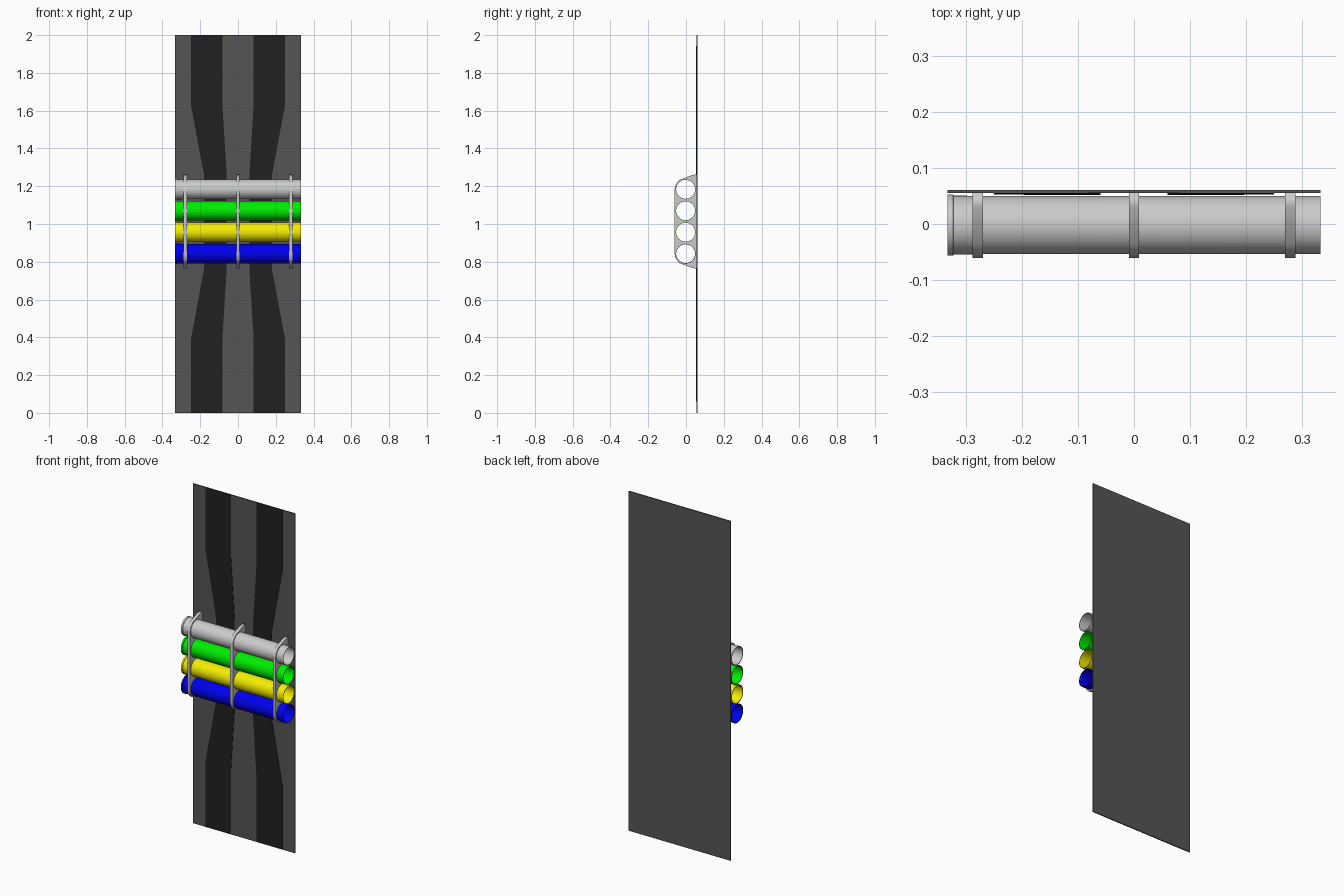
import bpy, bmesh, math

if "Cube" in bpy.data.objects:
    bpy.data.objects.remove(bpy.data.objects["Cube"])

PIPE_Y, PIPE_R, WALL = -0.002, 0.052, 0.002
PIPE_Z = [0.843 + 0.1135 * i for i in range(4)]
HALF = 0.333


def material(name, rgb):
    m = bpy.data.materials.new(name)
    m.diffuse_color = (*rgb, 1)
    m.use_nodes = True
    m.node_tree.nodes["Principled BSDF"].inputs["Base Color"].default_value = m.diffuse_color
    return m


def mesh_object(name, bm, mat=None, smooth=False):
    bmesh.ops.recalc_face_normals(bm, faces=bm.faces)
    me = bpy.data.meshes.new(name)
    bm.to_mesh(me)
    bm.free()
    ob = bpy.data.objects.new(name, me)
    bpy.context.collection.objects.link(ob)
    if mat:
        me.materials.append(mat)
    if smooth:
        bpy.ops.object.select_all(action='DESELECT')
        bpy.context.view_layer.objects.active = ob
        ob.select_set(True)
        bpy.ops.object.shade_smooth_by_angle(angle=math.radians(30))
    return ob


# Backing panel
bm = bmesh.new()
bmesh.ops.create_cube(bm, size=1)
for v in bm.verts:
    v.co = (v.co.x * 2 * HALF, 0.058 + v.co.y * 0.006, 1 + v.co.z * 2)
mesh_object("back_panel", bm, material("dark_grey", (0.09, 0.09, 0.09)))

# Two dark strips, pinched and slightly thicker behind the pipes
black = material("near_black", (0.015, 0.015, 0.015))
# z, inner x, outer x, front y
sections = [(0, 0.083, 0.25, 0.0545), (0.385, 0.083, 0.25, 0.053),
            (0.76, 0.06, 0.18, 0.052), (1.26, 0.06, 0.18, 0.052),
            (1.635, 0.083, 0.25, 0.053), (2, 0.083, 0.25, 0.0545)]
for side, label in ((-1, "left"), (1, "right")):
    bm = bmesh.new()
    rings = [[bm.verts.new((side * x, y, z)) for x, y in
              ((a, f), (b, f), (b, 0.056), (a, 0.056))] for z, a, b, f in sections]
    for lo, hi in zip(rings, rings[1:]):
        for i in range(4):
            j = (i + 1) % 4
            bm.faces.new((lo[i], lo[j], hi[j], hi[i]))
    bm.faces.new(rings[0])
    bm.faces.new(rings[-1])
    mesh_object(label + "_strip", bm, black)

# Hollow pipes with a collared socket at the left end
colours = [("blue", (0.0, 0.0, 0.85)), ("yellow", (0.9, 0.85, 0.0)),
           ("green", (0.0, 0.85, 0.0)), ("grey", None)]
outer = [(-HALF, 0.0545), (-0.323, 0.0545), (-0.322, PIPE_R + 0.0005),
         (-0.30, PIPE_R + 0.0005), (-0.287, PIPE_R), (HALF, PIPE_R)]
inner = [(HALF, PIPE_R - WALL), (-HALF, PIPE_R - WALL)]
profile, SIDES = outer + inner, 48
for z0, (label, rgb) in zip(PIPE_Z, colours):
    bm = bmesh.new()
    rings = [[bm.verts.new((x, PIPE_Y + r * math.cos(k * math.tau / SIDES),
                            z0 + r * math.sin(k * math.tau / SIDES)))
              for k in range(SIDES)] for x, r in profile]
    for i, a in enumerate(rings):
        b = rings[(i + 1) % len(rings)]
        for k in range(SIDES):
            n = (k + 1) % SIDES
            bm.faces.new((a[k], a[n], b[n], b[k]))
    mesh_object(label + "_pipe", bm, material(label, rgb) if rgb else None, True)

# Brackets: flat plates with a hole for each pipe
MID = (PIPE_Z[0] + PIPE_Z[-1]) / 2
half_outline = [(0.055, 0.25), (0.03, 0.245), (-0.036, 0.22), (-0.055, 0.195), (-0.061, 0.17)]
outline = ([(y, MID + d) for y, d in half_outline]
           + [(y, MID - d) for y, d in reversed(half_outline)])
HOLE = PIPE_R - 0.001
holes = [[(PIPE_Y + HOLE * math.cos(k * math.tau / SIDES),
           z + HOLE * math.sin(k * math.tau / SIDES)) for k in range(SIDES)]
         for z in PIPE_Z]
for x, label in ((-0.279, "left"), (0, "middle"), (0.279, "right")):
    cu = bpy.data.curves.new(label + "_bracket", 'CURVE')
    cu.dimensions, cu.fill_mode, cu.extrude = '2D', 'BOTH', 0.009
    for pts in [outline] + holes:
        sp = cu.splines.new('POLY')
        sp.points.add(len(pts) - 1)
        for p, (u, v) in zip(sp.points, pts):
            p.co = (u, v, 0, 1)
        sp.use_cyclic_u = True
    ob = bpy.data.objects.new(label + "_bracket", cu)
    bpy.context.collection.objects.link(ob)
    ob.location.x = x
    ob.rotation_euler = (math.pi / 2, 0, math.pi / 2)
    bpy.ops.object.select_all(action='DESELECT')
    bpy.context.view_layer.objects.active = ob
    ob.select_set(True)
    bpy.ops.object.convert(target='MESH')
